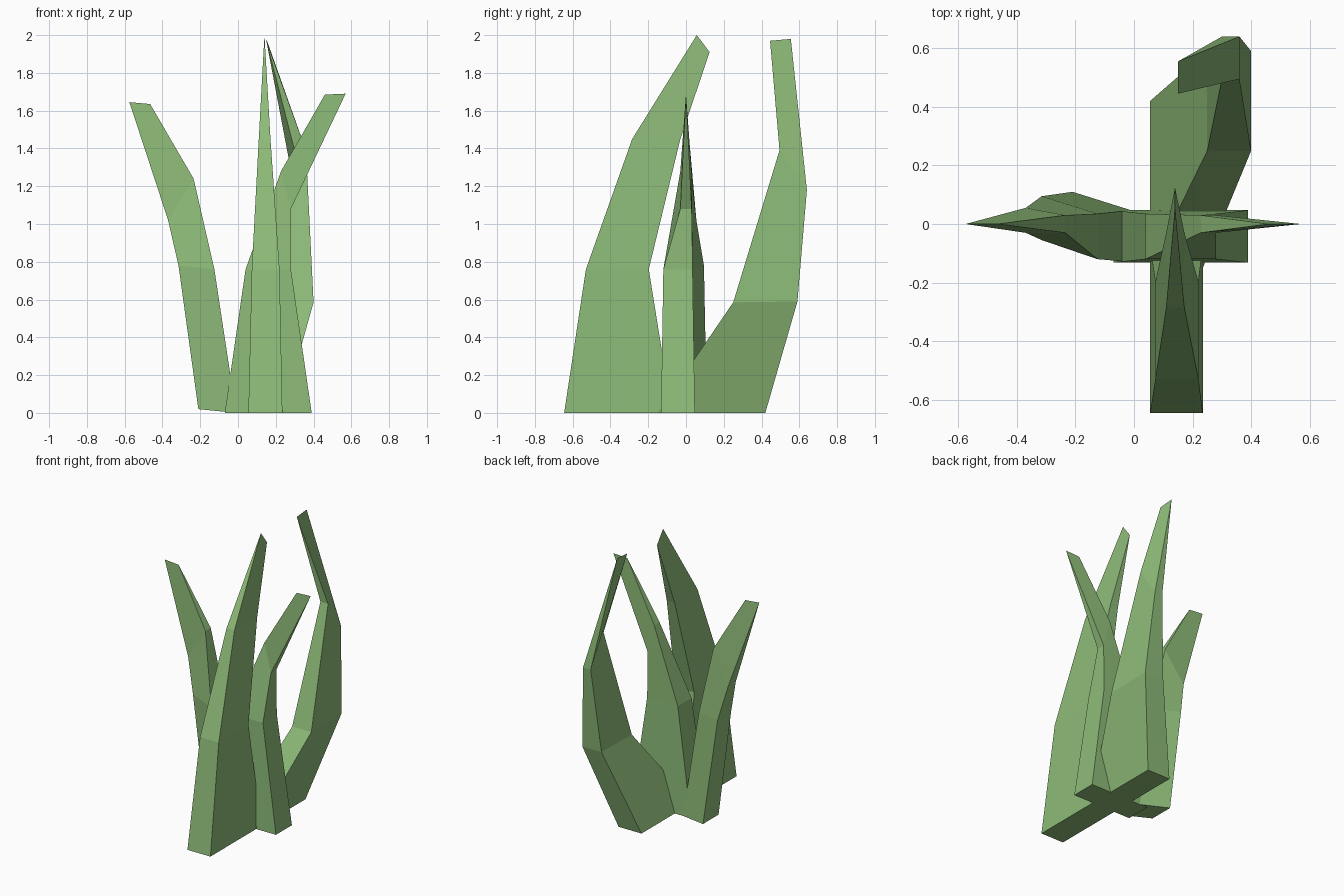
import bpy, bmesh

if "Cube" in bpy.data.objects:
    bpy.data.objects.remove(bpy.data.objects["Cube"])

mat = bpy.data.materials.new("leaf_green")
mat.diffuse_color = (0.27, 0.50, 0.19, 1)
mat.use_nodes = True
mat.node_tree.nodes["Principled BSDF"].inputs["Base Color"].default_value = mat.diffuse_color


def blade(name, rings):
    """Loft a blade through four-cornered rings."""
    bm = bmesh.new()
    loops = [[bm.verts.new(p) for p in ring] for ring in rings]
    for a, b in zip(loops, loops[1:]):
        for i in range(4):
            j = (i + 1) % 4
            bm.faces.new((a[i], a[j], b[j], b[i]))
    bm.faces.new(loops[0][::-1])
    bm.faces.new(loops[-1])
    bmesh.ops.remove_doubles(bm, verts=bm.verts[:], dist=0.0005)
    bmesh.ops.recalc_face_normals(bm, faces=bm.faces[:])
    me = bpy.data.meshes.new(name)
    bm.to_mesh(me)
    bm.free()
    me.materials.append(mat)
    ob = bpy.data.objects.new(name, me)
    bpy.context.collection.objects.link(ob)


def along_y(x0, x1, front, back):
    """Ring whose two edges are (y, z) points, spanning x0 to x1."""
    return [(x0, *front), (x1, *front), (x1, *back), (x0, *back)]


def along_x(left, right):
    """Ring whose two edges are (x, z, y0, y1)."""
    (lx, lz, l0, l1), (rx, rz, r0, r1) = left, right
    return [(lx, l0, lz), (rx, r0, rz), (rx, r1, rz), (lx, l1, lz)]


# Tall front blade, leaning backward
blade("front_blade", [
    along_y(0.055, 0.235, (-0.645, 0), (-0.075, 0)),
    along_y(0.073, 0.22, (-0.53, 0.76), (-0.197, 0.76)),
    along_y(0.11, 0.172, (-0.285, 1.45), (-0.03, 1.45)),
    along_y(0.14, 0.14, (0.057, 2.0), (0.125, 1.91))])

# Tall back blade, bowed outward to the right
blade("back_blade", [
    along_y(0.055, 0.235, (-0.15, 0), (0.42, 0)),
    along_y(0.25, 0.40, (0.25, 0.585), (0.59, 0.59)),
    along_y(0.30, 0.36, (0.495, 1.39), (0.64, 1.18)),
    along_y(0.15, 0.15, (0.445, 1.97), (0.555, 1.98))])

# Short right blade
blade("right_blade", [
    along_x((-0.07, 0, -0.132, 0.047), (0.39, 0, -0.132, 0.047)),
    along_x((0.04, 0.76, -0.12, 0.035), (0.28, 0.76, -0.12, 0.035)),
    along_x((0.228, 1.28, -0.03, 0.03), (0.28, 1.08, -0.03, 0.03)),
    along_x((0.46, 1.685, 0, 0), (0.57, 1.69, 0, 0))])

# Short left blade, slightly twisted
blade("left_blade", [
    along_x((-0.21, 0.02, -0.065, 0.11), (-0.01, 0, -0.13, 0.047)),
    along_x((-0.315, 0.78, -0.055, 0.095), (-0.125, 0.76, -0.12, 0.035)),
    along_x((-0.37, 1.02, -0.03, 0.055), (-0.235, 1.24, -0.03, 0.03)),
    along_x((-0.575, 1.645, 0, 0), (-0.465, 1.635, 0, 0))])
